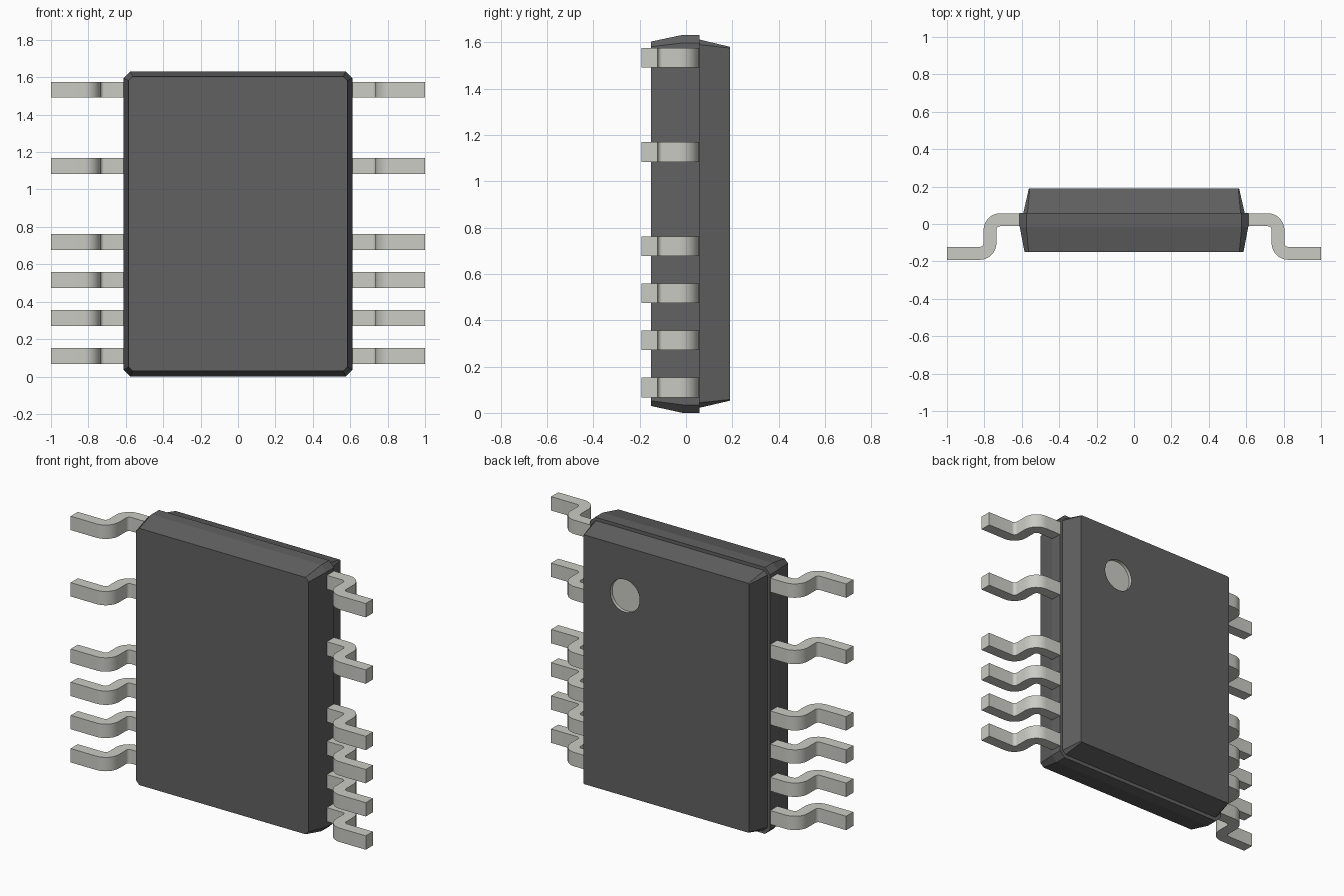
import bpy, bmesh, math
from mathutils import Matrix

if "Cube" in bpy.data.objects:
    bpy.data.objects.remove(bpy.data.objects["Cube"])


def material(name, color):
    m = bpy.data.materials.new(name)
    m.diffuse_color = (*color, 1)
    m.use_nodes = True
    m.node_tree.nodes["Principled BSDF"].inputs["Base Color"].default_value = m.diffuse_color
    return m


DARK = material("dark_plastic", (0.12, 0.12, 0.12))
METAL = material("pale_metal", (0.6, 0.6, 0.56))


def finish(bm, name, mat):
    bmesh.ops.recalc_face_normals(bm, faces=bm.faces[:])
    mesh = bpy.data.meshes.new(name)
    bm.to_mesh(mesh)
    bm.free()
    mesh.materials.append(mat)
    ob = bpy.data.objects.new(name, mesh)
    bpy.context.collection.objects.link(ob)
    bpy.ops.object.select_all(action='DESELECT')
    bpy.context.view_layer.objects.active = ob
    ob.select_set(True)
    return ob


def shell(name, rings):
    """Loft chamfered rectangles given as (y, half width, z low, z high, chamfer)."""
    bm = bmesh.new()
    loops = []
    for y, w, a, b, c in rings:
        pts = [(w - c, a), (w, a + c), (w, b - c), (w - c, b),
               (c - w, b), (-w, b - c), (-w, a + c), (c - w, a)]
        loops.append([bm.verts.new((x, y, z)) for x, z in pts])
    for p, q in zip(loops, loops[1:]):
        for i in range(8):
            j = (i + 1) % 8
            bm.faces.new((p[i], p[j], q[j], q[i]))
    bm.faces.new(loops[0])
    bm.faces.new(loops[-1])
    return finish(bm, name, DARK)


# Two halves of the package
shell("front_body", [(-0.151, 0.585, 0.03, 1.603, 0.022),
                     (-0.015, 0.611, 0.0, 1.632, 0.035),
                     (0.0575, 0.611, 0.0, 1.632, 0.035)])
back = shell("back_body", [(0.0575, 0.592, 0.022, 1.612, 0.022),
                           (0.191, 0.562, 0.053, 1.58, 0.005)])

# Round orientation dimple in the back face
bm = bmesh.new()
bmesh.ops.create_cone(bm, cap_ends=True, segments=48, radius1=0.1, radius2=0.1, depth=0.1,
                      matrix=Matrix.Translation((0.28, 0.221, 1.28)) @ Matrix.Rotation(math.pi / 2, 4, 'X'))
cutter = finish(bm, "dimple_cutter", METAL)
cutter.hide_render = True
cut = back.modifiers.new("dimple", 'BOOLEAN')
cut.object = cutter
cut.operation = 'DIFFERENCE'
cut.solver = 'EXACT'
cut.material_mode = 'TRANSFER'
bpy.context.view_layer.objects.active = back
bpy.ops.object.modifier_apply(modifier=cut.name)
bpy.data.objects.remove(cutter)


# Gull-wing lead profile: shoulder, bend down, bend out to the foot
def lead_side(off):
    x, top, foot, r, n = 0.77, 0.0225, -0.157, 0.055, 8
    pts = [(0.54, top + off)]
    for i in range(n + 1):
        a = math.pi / 2 * (1 - i / n)
        pts.append((x - r + (r + off) * math.cos(a), top - r + (r + off) * math.sin(a)))
    for i in range(n + 1):
        a = math.pi * (1 + i / n / 2)
        pts.append((x + r + (r - off) * math.cos(a), foot + r + (r - off) * math.sin(a)))
    return pts + [(1.0, foot + off)]


# Leads, mirrored to both sides, with gaps in the upper rows
for row in (0, 1, 2, 3, 5, 7):
    z = 0.11 + row * 0.2033
    bm = bmesh.new()
    outline = lead_side(0.0345) + lead_side(-0.0345)[::-1]
    face = bm.faces.new([bm.verts.new((x, y, z - 0.0425)) for x, y in outline])
    ext = bmesh.ops.extrude_face_region(bm, geom=[face], use_keep_orig=True)
    bmesh.ops.translate(bm, vec=(0, 0, 0.085),
                        verts=[g for g in ext["geom"] if isinstance(g, bmesh.types.BMVert)])
    lead = finish(bm, f"lead_pair_{row + 1}", METAL)
    bpy.ops.object.shade_smooth_by_angle(angle=math.radians(35))
    lead.modifiers.new("mirror", 'MIRROR')
